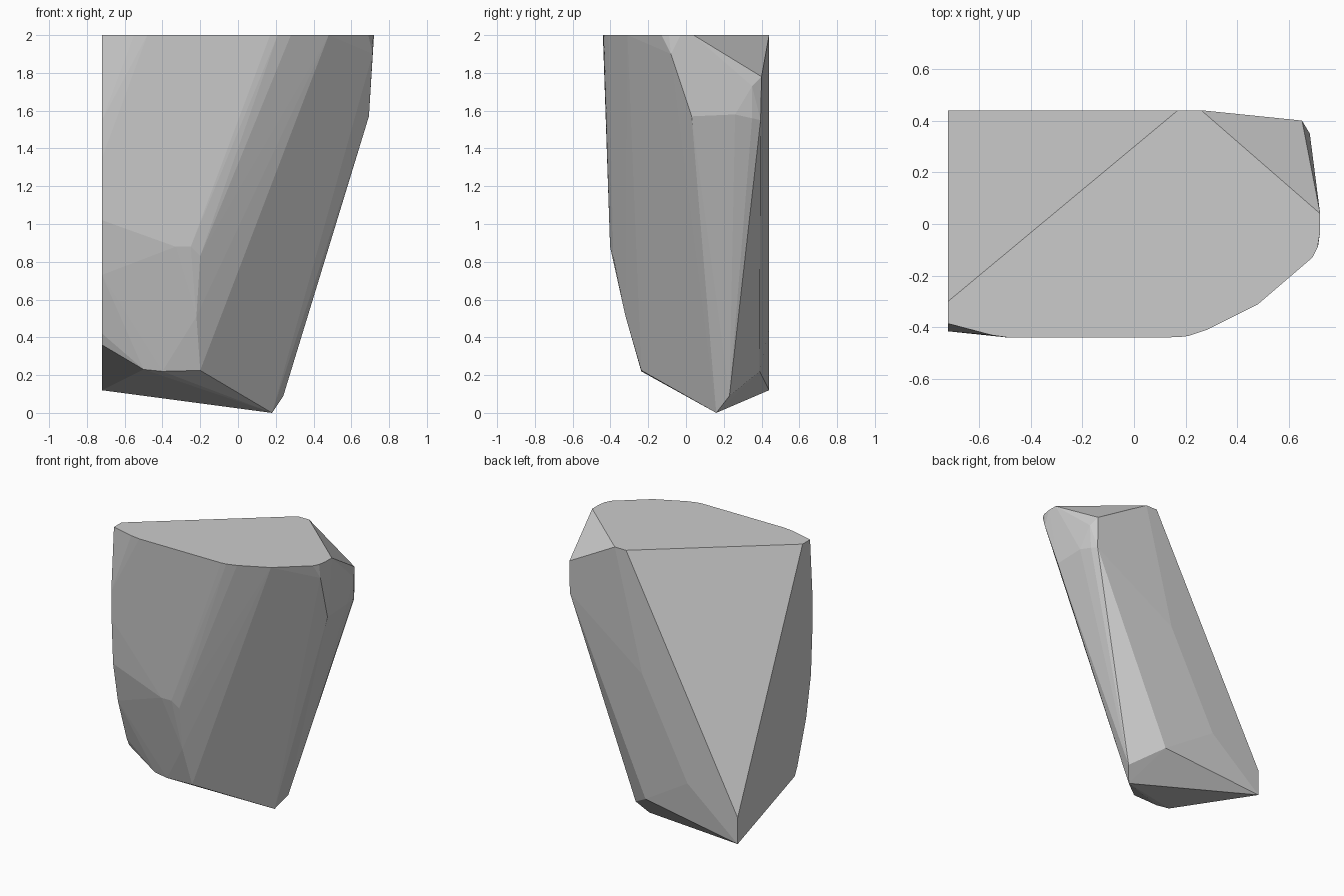
import bpy, bmesh

# Faceted stone: the convex hull of a few profiles lying on its flat sides
LEFT, BACK, TOP = -0.72, 0.44, 2.0

# flat top outline (x, y); two corners are chamfered off
top_outline = [(-0.72, -0.30), (-0.72, -0.385), (-0.55, -0.43), (-0.48, -0.44),
               (0.17, -0.438), (0.21, -0.433), (0.28, -0.41), (0.48, -0.31), (0.69, -0.13),
               (0.71, -0.09), (0.72, -0.03), (0.72, 0.04), (0.26, 0.44), (0.17, 0.44)]
# flat left side, curved front edge (y, z)
left_profile = [(-0.415, 1.55), (-0.412, 1.35), (-0.395, 1.02), (-0.34, 0.73),
                (-0.24, 0.42), (-0.21, 0.36), (0.44, 0.12), (0.44, 0.31)]
# flat back, slanted lower edge (x, z)
back_profile = [(-0.32, 0.45), (0.04, 1.14)]
# worn front, foot and right shoulder corners (x, y, z)
front_knee = [(-0.33, -0.402, 0.88), (-0.25, -0.402, 0.88), (-0.20, -0.385, 0.83),
              (-0.22, -0.32, 0.51)]
foot = [(-0.50, -0.23, 0.23), (-0.40, -0.237, 0.22), (-0.20, -0.237, 0.225),
        (0.18, 0.16, 0.0), (0.24, 0.23, 0.09), (0.05, 0.39, 0.22)]
shoulder = [(0.65, 0.40, 1.78), (0.65, 0.395, 1.55), (0.68, 0.35, 1.73),
            (0.67, 0.35, 1.56), (0.69, 0.26, 1.58), (0.693, 0.03, 1.57),
            (0.713, -0.08, 1.9)]

points = ([(x, y, TOP) for x, y in top_outline]
          + [(LEFT, y, z) for y, z in left_profile]
          + [(x, BACK, z) for x, z in back_profile]
          + front_knee + foot + shoulder)

bm = bmesh.new()
for p in points:
    bm.verts.new(p)
hull = bmesh.ops.convex_hull(bm, input=bm.verts[:])
loose = [v for v in bm.verts if not v.link_faces]
bmesh.ops.delete(bm, geom=loose, context='VERTS')
# merge coplanar triangles into clean facets
bmesh.ops.dissolve_limit(bm, angle_limit=0.01, verts=bm.verts[:], edges=bm.edges[:])
bmesh.ops.recalc_face_normals(bm, faces=bm.faces[:])

mesh = bpy.data.meshes.new("stone")
bm.to_mesh(mesh)
bm.free()
stone = bpy.data.objects.new("stone", mesh)
bpy.context.collection.objects.link(stone)
